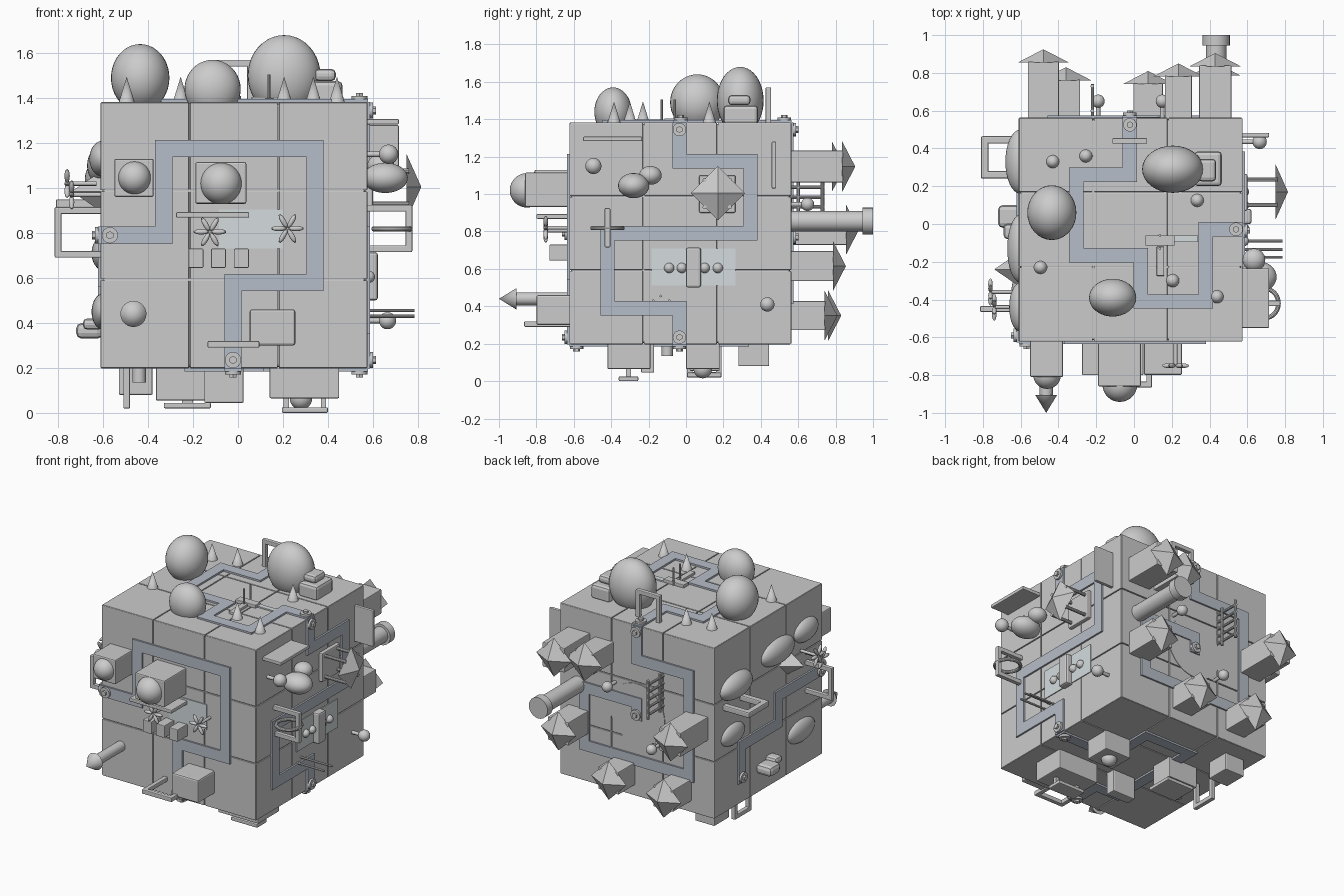
import bpy, bmesh, math
from mathutils import Vector, Matrix

if "Cube" in bpy.data.objects:
    bpy.data.objects.remove(bpy.data.objects["Cube"])

def material(name, col):
    m = bpy.data.materials.new(name)
    m.diffuse_color = (*col, 1)
    m.use_nodes = True
    m.node_tree.nodes["Principled BSDF"].inputs["Base Color"].default_value = m.diffuse_color
    return m

PATH = material("path_slate", (0.47, 0.51, 0.58))
PANE = material("pale_glass", (0.66, 0.72, 0.74))
CX, CY, CZ, H = -0.018, -0.03, 0.79, 0.593
LO = (CX - H, CY - H, CZ - H)
HI = (CX + H, CY + H, CZ + H)

def finish(name, bm, mat=None, smooth=False):
    bmesh.ops.recalc_face_normals(bm, faces=bm.faces)
    me = bpy.data.meshes.new(name)
    bm.to_mesh(me)
    bm.free()
    for p in me.polygons:
        p.use_smooth = smooth
    if smooth:
        me.set_sharp_from_angle(angle=math.radians(35))
    if mat:
        me.materials.append(mat)
    ob = bpy.data.objects.new(name, me)
    bpy.context.collection.objects.link(ob)
    return ob

def boxes(name, items, bevel=0.0, mat=None):
    """items: (x0, x1, y0, y1, z0, z1)"""
    bm = bmesh.new()
    for x0, x1, y0, y1, z0, z1 in items:
        m = Matrix.Translation(((x0 + x1) / 2, (y0 + y1) / 2, (z0 + z1) / 2)) @ \
            Matrix.Diagonal((x1 - x0, y1 - y0, z1 - z0, 1))
        bmesh.ops.create_cube(bm, size=1, matrix=m)
    if bevel:
        bmesh.ops.bevel(bm, geom=bm.edges[:], offset=bevel, segments=2, affect='EDGES', profile=0.5)
    return finish(name, bm, mat)

def span(p, q, t):
    """box around the segment p-q, grown by t per axis"""
    t = t if isinstance(t, (tuple, list)) else (t, t, t)
    r = []
    for a, b, g in zip(p, q, t):
        r += [min(a, b) - g, max(a, b) + g]
    return r

def bars(name, pts, t=0.015, bevel=0.005, mat=None):
    return boxes(name, [span(a, b, t) for a, b in zip(pts, pts[1:])], bevel, mat)

def rod(name, p, q, r0, r1=None, n=24, roll=0.0):
    p, q = Vector(p), Vector(q)
    bm = bmesh.new()
    m = Matrix.Translation((p + q) / 2) @ (q - p).to_track_quat('Z', 'Y').to_matrix().to_4x4() @ Matrix.Rotation(roll, 4, 'Z')
    bmesh.ops.create_cone(bm, cap_ends=True, segments=n, radius1=r0, radius2=r0 if r1 is None else r1,
                          depth=(q - p).length, matrix=m)
    return finish(name, bm, smooth=n > 8)

def egg(name, c, r):
    r = r if isinstance(r, tuple) else (r, r, r)
    bm = bmesh.new()
    bmesh.ops.create_uvsphere(bm, u_segments=32, v_segments=20, radius=1,
                              matrix=Matrix.Translation(c) @ Matrix.Diagonal((*r, 1)))
    return finish(name, bm, smooth=True)

def flower(name, c, axis, r=0.07):
    """six narrow petals around an axis, on a stem"""
    c, d = Vector(c), Vector(axis)
    q = d.to_track_quat('Z', 'Y').to_matrix().to_4x4()
    bm = bmesh.new()
    for i in range(6):
        m = Matrix.Translation(c) @ q @ Matrix.Rotation(i * math.pi / 3, 4, 'Z') @ \
            Matrix.Translation((r * 0.55, 0, 0)) @ Matrix.Diagonal((r * 0.5, 0.012, 0.012, 1))
        bmesh.ops.create_uvsphere(bm, u_segments=10, v_segments=8, radius=1, matrix=m)
    finish(name, bm, smooth=True)
    rod(name + "_stem", c, c - d * 0.13, 0.01, n=12)

# cube core and 3x3 panels per face
boxes("cube_core", [(LO[0] + .008, HI[0] - .008, LO[1] + .008, HI[1] - .008, LO[2] + .008, HI[2] - .008)], 0.012)
C, W = (CX, CY, CZ), 2 * H / 3
for ax, face in enumerate(("side", "depth", "level")):
    for s in (-1, 1):
        items = []
        for i in (-1, 0, 1):
            for j in (-1, 0, 1):
                p = list(C)
                p[ax] += s * (H - .012)
                p[(ax + 1) % 3] += i * W
                p[(ax + 2) % 3] += j * W
                g = [W / 2 - .003] * 3
                g[ax] = 0.012
                items.append(span(p, p, g))
        boxes(f"{face}_panels_{'low' if s < 0 else 'high'}", items, 0.003)

# paths: raised strips on all six faces, with round joints at the ends
def path(name, ax, s, pts):
    d = C[ax] + s * (H + .004)
    pos = []
    for u, v in pts:
        p = [u, v]
        p.insert(ax, d)
        pos.append(p)
    g = [0.038] * 3
    g[ax] = 0.008
    bars(name, pos, g, 0, PATH)
    for k in (0, -1):
        n = Vector([s if i == ax else 0 for i in range(3)])
        c = Vector([max(LO[i] + .03, min(HI[i] - .03, v)) if i != ax else v for i, v in enumerate(pos[k])])
        rod(name + "_joint", c, c + n * .022, 0.036, n=16)
        rod(name + "_bolt", c, c + n * .035, 0.018, n=6)

path("front_path", 1, -1, [(-.57, .79), (-.33, .79), (-.33, 1.175), (.343, 1.175), (.343, .58), (-.022, .58), (-.022, .235)])
path("right_path", 0, 1, [(-.035, 1.345), (-.035, 1.176), (.345, 1.176), (.345, .79), (-.42, .79), (-.42, .39), (-.035, .39), (-.035, .235)])
path("top_path", 2, 1, [(-.022, .525), (-.022, .26), (-.305, .26), (-.305, -.165), (.035, -.165), (.035, -.41), (.38, -.41), (.38, -.028), (.54, -.028)])
path("back_path", 1, 1, [(-.022, 1.345), (-.022, 1.15), (-.42, 1.15), (-.42, .45), (.38, .45), (.38, .85), (-.022, .85), (-.022, .77)])
path("left_path", 0, -1, [(.27, .38), (.27, .6), (-.13, .6), (-.13, .79), (-.59, .79)])
path("bottom_path", 2, -1, [(.54, -.035), (.15, -.035), (.15, .3), (-.2, .3), (-.2, -.4), (-.022, -.4), (-.022, -.585)])

# top: eggs, spikes, stacked blocks, arch, small posts
egg("large_top_egg", (.205, .29, 1.5), (.162, .125, .18))
egg("left_top_egg", (-.435, .06, 1.49), (.13, .145, .15))
egg("front_top_egg", (-.113, -.39, 1.44), (.125, .1, .13))
for x, y in ((-.43, .33), (-.255, .36), (-.495, -.23), (.335, .125), (.205, -.3), (.44, -.385)):
    rod("top_spike", (x, y, 1.375), (x, y, 1.495), .037, 0, 16)
boxes("top_lower_block", [(.32, .465, .2, .385, 1.37, 1.475)], .02)
boxes("top_upper_block", [(.34, .435, .225, .345, 1.475, 1.53)], .02)
bars("top_arch", [(-.1, .44, 1.38), (-.1, .44, 1.555), (.055, .44, 1.555), (.055, .44, 1.38)])
boxes("top_sign", [(.06, .215, -.115, -.06, 1.38, 1.405), (.12, .16, -.275, -.12, 1.38, 1.4)], .004)
boxes("top_sign_pane", [(.215, .34, -.095, -.06, 1.38, 1.392)], 0, PANE)
for y in (-.13, -.06):
    rod("top_post", (.137, y, 1.38), (.137, y, 1.505), .007, n=10)

# front: two boxes with domes, spear, shelf, pane, flowers, blocks, arch
F = LO[1] + .01
boxes("front_left_box", [(-.55, -.375, -.81, F, .96, 1.13)], .008)
egg("front_left_dome", (-.46, -.8, 1.045), .073)
boxes("front_centre_box", [(-.19, .037, -.86, F, .93, 1.115)], .008)
egg("front_centre_dome", (-.075, -.85, 1.02), .092)
rod("spear_shaft", (-.465, F, .44), (-.465, -.905, .44), .035)
rod("spear_tip", (-.465, -.905, .44), (-.465, -1, .44), .058, 0)
boxes("front_shelf", [(-.275, .05, -.8, F, .868, .893)], .005)
boxes("front_pane", [(-.085, .2, LO[1] - .006, F, .73, .905)], 0, PANE)
flower("front_flower", (-.125, -.75, .805), (0, -1, 0))
flower("front_flower", (.22, -.75, .82), (0, -1, 0))
boxes("front_small_blocks", [(x, x + .066, -.73, F, .645, .73) for x in (-.22, -.12, -.018)], .004)
boxes("front_lower_box", [(.052, .255, -.8, F, .3, .46)], .01)
bars("front_arch", [(-.12, F, .305), (-.12, -.85, .305), (.08, -.85, .305), (.08, F, .305)])

# right: shelf, fin, eggs, pavilion, ring and handle, pane with beads
R = HI[0] - .01
boxes("right_shelf", [(R, .715, -.55, -.235, 1.283, 1.307)], .005)
boxes("right_fin", [(R, .715, .458, .482, 1.03, 1.28)], .005)
egg("right_small_ball", (.67, -.495, 1.15), .043)
rod("right_ball_stem", (R, -.495, 1.15), (.67, -.495, 1.15), .012, n=12)
egg("right_large_egg", (.655, -.28, 1.045), (.1, .083, .067))
egg("right_small_egg", (.635, -.19, 1.1), (.06, .06, .05))
boxes("pavilion_base", [(R, .6, .07, .265, .9, 1.1)], .008)
for y in (.1, .235):
    for z in (.93, 1.075):
        rod("pavilion_post", (R, y, z), (.76, y, z), .011, n=10)
rod("pavilion_roof", (.75, .17, 1.005), (.815, .17, 1.005), .145, 0, 4)
bars("right_handle", [(R, -.42, .73), (.76, -.42, .73), (.76, -.42, .91), (R, -.42, .91)])
bpy.ops.mesh.primitive_torus_add(location=(.685, -.42, .818), major_radius=.08, minor_radius=.012,
                                 major_segments=40, minor_segments=10)
bpy.context.object.name = "right_ring"
bpy.ops.object.shade_smooth_by_angle()
boxes("right_pane", [(R, HI[0] + .006, -.185, .265, .51, .71)], 0, PANE)
for y in (-.09, -.022, .1, .17):
    egg("right_bead", (.582, y, .605), .027)
boxes("right_pane_slab", [(R, .622, 0, .08, .5, .715)], .012)
egg("right_lower_ball", (.665, .435, .41), .038)
rod("right_lower_stem", (R, .435, .41), (.665, .435, .41), .012, n=12)
for y, z in ((-.135, .455), (-.175, .43), (-.09, .43)):
    rod("right_peg", (R, y, z), (.785, y, z), .007, n=10)

# back: roofed towers, chimney, disc, ladder, balls
B = HI[1] - .01
for x, z, y, w in ((.43, 1.147, .84, .085), (.235, 1.147, .785, .072), (.43, .615, .79, .08), (.075, .35, .745, .078),
                   (-.48, .81, .86, .082), (-.36, .35, .765, .075)):
    boxes("tower", [(x - w, x + w, B, y, z - w, z + w)], .005)
    rod("tower_roof", (x, y - .005, z), (x, y + .065, z), .135, 0, 4)
rod("chimney", (.435, B, .855), (.435, .96, .855), .055)
rod("chimney_cap", (.435, .945, .855), (.435, 1, .855), .072)
rod("back_disc", (-.022, B, .77), (-.022, HI[1] + .004, .77), .21, n=48)
for y in (.6, .73):
    rod("ladder_rail", (-.22, y, .85), (-.22, y, 1.12), .01, n=10)
for i in range(5):
    rod("ladder_rung", (-.22, B, .88 + i * .052), (-.22, .74, .88 + i * .052), .009, n=10)
for x, z in ((.15, .945), (-.19, .6)):
    egg("back_ball", (x, .65, z), .035)
    rod("back_ball_stem", (x, B, z), (x, .65, z), .012, n=12)

# left: flat eggs, cone, flowers, handles, soft blocks
L = LO[0] + .01
for y, z, ry, rz, d in ((.33, 1.04, .17, .09, .08), (-.13, 1.1, .18, .09, .07), (-.44, 1.13, .13, .08, .06),
                        (.36, .71, .13, .075, .05), (-.39, .45, .15, .08, .05)):
    egg("left_flat_egg", (L, y, z), (d, ry, rz))
rod("left_cone", (L, -.24, .985), (-.74, -.24, .985), .095, 0, 4)
flower("left_flower", (-.76, -.36, 1.02), (-1, 0, 0))
flower("left_flower", (-.74, -.44, .97), (-1, 0, 0))
bars("left_tall_handle", [(L, -.45, .9), (-.8, -.45, .9), (-.8, -.45, .705), (L, -.45, .705)])
bars("left_wide_handle", [(L, .26, .93), (-.79, .26, .93), (-.79, .445, .93), (L, .445, .93)], .02, .008)
boxes("left_soft_block", [(-.72, L, -.02, .1, .33, .4)], .025)
boxes("left_soft_knob", [(-.69, L, -.08, .0, .37, .42)], .02)

# underside: boxes, slabs, ball, arch
U = LO[2] + .01
boxes("bottom_boxes", [(.14, .45, -.42, -.19, .065, U), (.18, .38, 0, .18, .065, U), (-.365, -.14, .02, .18, .055, U),
                       (-.53, -.38, .28, .445, .08, U), (-.15, .025, -.24, -.17, .045, U)], .006)
boxes("bottom_slabs", [(.195, .4, -.36, -.255, 0, .025), (-.33, -.12, .005, .19, .02, .045)], .006)
boxes("bottom_slab_legs", [(x - .012, x + .012, -.32, -.295, .01, .1) for x in (.215, .38)])
boxes("bottom_slab_stem", [(-.25, -.2, .08, .12, .03, .1)])
egg("bottom_ball", (.28, .09, .065), .05)
rod("bottom_stub", (-.44, -.1, U), (-.44, -.1, .135), .03)
bars("bottom_arch", [(-.495, .02, U), (-.495, .02, .035), (-.495, .175, .035), (-.495, .175, U)])
